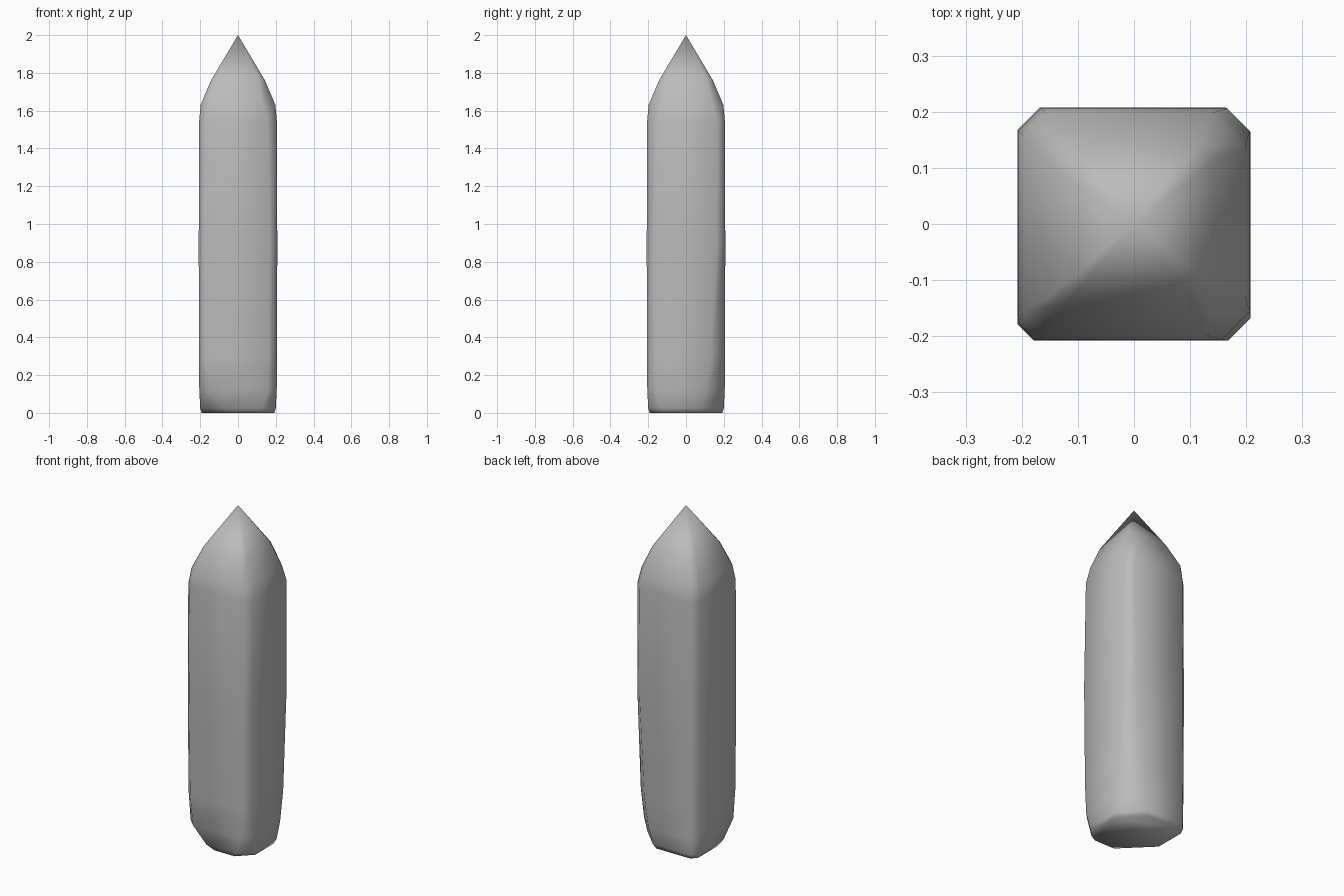
import bpy, bmesh

cube = bpy.data.objects.get("Cube")
if cube:
    bpy.data.objects.remove(cube)

stone = bpy.data.materials.new("grey_stone")
stone.use_nodes = True
GREY = (0.5, 0.5, 0.5, 1)
stone.diffuse_color = GREY
stone.node_tree.nodes["Principled BSDF"].inputs["Base Color"].default_value = GREY

CORNERS = [(-1, -1), (1, -1), (1, 1), (-1, 1)]


def ring(bm, z, half, cuts):
    """Square cross-section with each corner chamfered by its own amount."""
    verts = []
    for i, ((sx, sy), cut) in enumerate(zip(CORNERS, cuts)):
        pair = [(sx * half, sy * (half - cut)), (sx * (half - cut), sy * half)]
        if i % 2:
            pair.reverse()
        verts += [bm.verts.new((x, y, z)) for x, y in pair]
    return verts


# Sections from foot to shoulder: height, half width, corner chamfers
sections = [
    (0.0, 0.192, (0.17, 0.08, 0.13, 0.03)),
    (0.025, 0.2, (0.13, 0.07, 0.12, 0.03)),
    (0.12, 0.205, (0.05, 0.05, 0.1, 0.04)),
    (0.3, 0.207, (0.035, 0.045, 0.075, 0.04)),
    (0.9, 0.208, (0.03, 0.04, 0.045, 0.04)),
    (1.54, 0.206, (0.03, 0.05, 0.04, 0.04)),
    (1.63, 0.198, (0.04, 0.07, 0.06, 0.04)),
    (1.76, 0.143, (0.02, 0.03, 0.03, 0.04)),
]

bm = bmesh.new()
rings = [ring(bm, *s) for s in sections]
bm.faces.new(rings[0][::-1])
for low, high in zip(rings, rings[1:]):
    for i in range(8):
        j = (i + 1) % 8
        bm.faces.new((low[i], low[j], high[j], high[i]))

# Pointed tip
apex = bm.verts.new((0, 0, 2))
top = rings[-1]
for i in range(8):
    bm.faces.new((top[i], top[(i + 1) % 8], apex))

bmesh.ops.recalc_face_normals(bm, faces=bm.faces)
for face in bm.faces:
    face.smooth = True
mesh = bpy.data.meshes.new("pointed_post")
bm.to_mesh(mesh)
bm.free()
mesh.materials.append(stone)
post = bpy.data.objects.new("pointed_post", mesh)
bpy.context.collection.objects.link(post)
